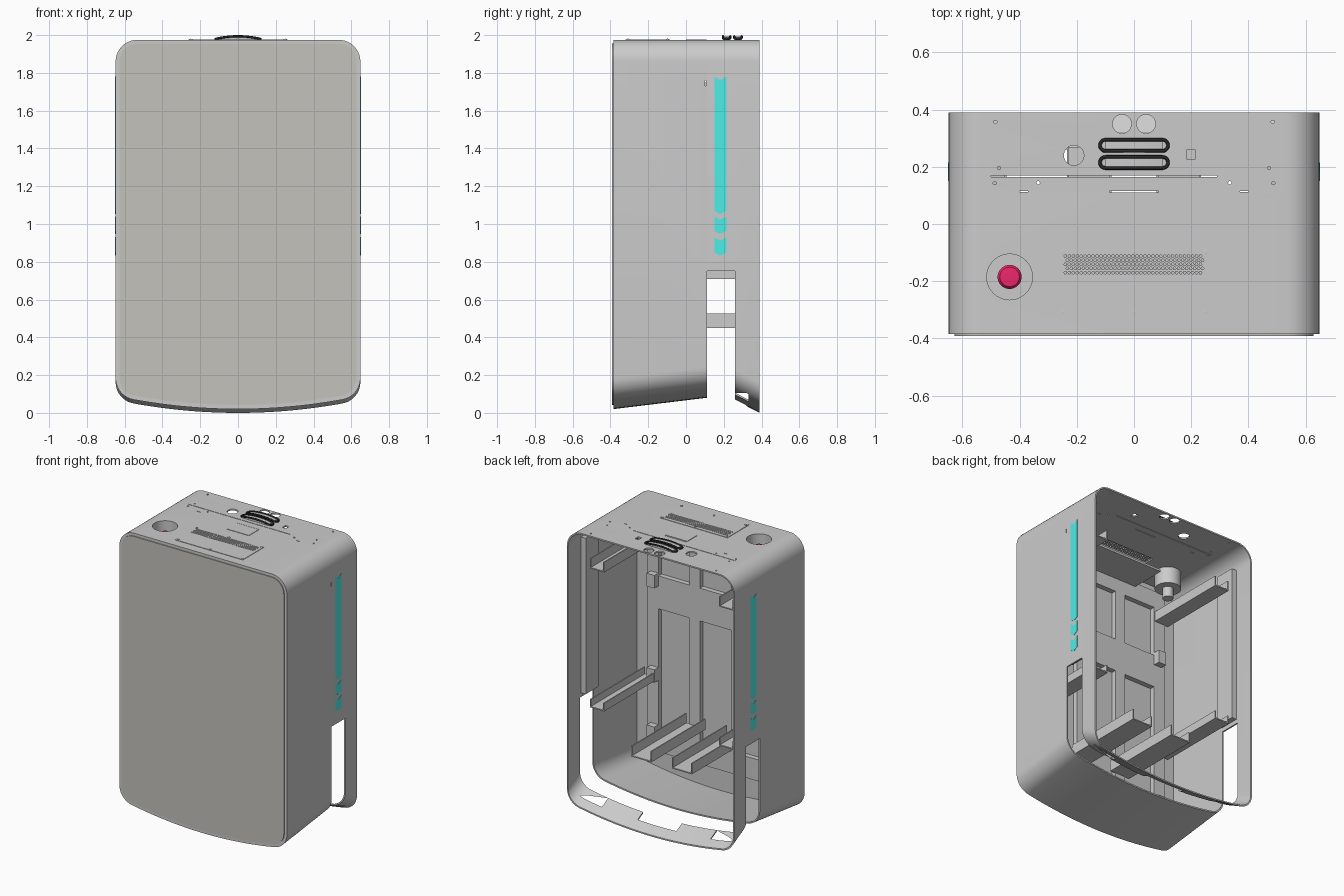
import bpy, bmesh, math
from mathutils import Vector

if "Cube" in bpy.data.objects:
    bpy.data.objects.remove(bpy.data.objects["Cube"])

TOP = 1.975


def material(name, rgb):
    m = bpy.data.materials.new(name)
    m.diffuse_color = (*rgb, 1)
    m.use_nodes = True
    m.node_tree.nodes["Principled BSDF"].inputs["Base Color"].default_value = m.diffuse_color
    return m


TEAL = material("teal_light", (0.08, 0.85, 0.8))
RED = material("red_plastic", (0.85, 0.02, 0.15))
BLACK = material("black_rubber", (0.02, 0.02, 0.02))
SCREEN = material("front_grey", (0.55, 0.54, 0.5))


def make(name, verts, faces, mat=None, smooth=False):
    me = bpy.data.meshes.new(name)
    me.from_pydata([tuple(v) for v in verts], [], faces)
    bm = bmesh.new()
    bm.from_mesh(me)
    bmesh.ops.remove_doubles(bm, verts=bm.verts, dist=1e-5)
    bmesh.ops.recalc_face_normals(bm, faces=bm.faces)
    bm.to_mesh(me)
    bm.free()
    ob = bpy.data.objects.new(name, me)
    bpy.context.collection.objects.link(ob)
    if mat:
        me.materials.append(mat)
    if smooth:
        smooth_shade(ob)
    return ob


def smooth_shade(ob):
    bpy.ops.object.select_all(action='DESELECT')
    ob.select_set(True)
    bpy.context.view_layer.objects.active = ob
    bpy.ops.object.shade_smooth_by_angle(angle=math.radians(30))


def prism(name, pts, a, b, axis='y', mat=None):
    """Extrude a 2D outline along one axis from a to b."""
    place = {'x': lambda p, t: (t, p[0], p[1]), 'y': lambda p, t: (p[0], t, p[1]),
             'z': lambda p, t: (p[0], p[1], t)}[axis]
    n = len(pts)
    verts = [place(p, t) for t in (a, b) for p in pts]
    faces = [list(range(n)), list(range(n, 2 * n))]
    faces += [(i, (i + 1) % n, n + (i + 1) % n, n + i) for i in range(n)]
    return make(name, verts, faces, mat)


def box(name, x0, x1, y0, y1, z0, z1, mat=None):
    return prism(name, [(x0, y0), (x1, y0), (x1, y1), (x0, y1)], z0, z1, 'z', mat)


def lathe(name, x, y, profile, mat=None, n=40):
    verts, faces, k = [], [], len(profile)
    for i in range(n):
        a = 2 * math.pi * i / n
        verts += [(x + r * math.cos(a), y + r * math.sin(a), z) for r, z in profile]
    for i in range(n):
        for j in range(k - 1):
            c, d = i * k + j, ((i + 1) % n) * k + j
            q = [c, d, d + 1, c + 1]
            if profile[j][0] == 0:
                q.remove(d)
            elif profile[j + 1][0] == 0:
                q.remove(d + 1)
            faces.append(q)
    return make(name, verts, faces, mat, smooth=True)


def rod(name, x, y, r, z0, z1, n=24):
    return prism(name, [(x + r * math.cos(2 * math.pi * i / n), y + r * math.sin(2 * math.pi * i / n))
                        for i in range(n)], z0, z1, 'z')


def cut(target, cutters):
    bpy.context.view_layer.objects.active = target
    for c in cutters:
        m = target.modifiers.new("cut", 'BOOLEAN')
        m.object, m.solver = c, 'EXACT'
        bpy.ops.object.modifier_apply(modifier=m.name)
        bpy.data.objects.remove(c)


def outline(z0, t=0.0, hw=0.648, r=0.115, sag=0.05):
    """Rounded rectangle in x-z with a bowed lower edge, inset by t."""
    hw, r, z0, zt = hw - t, r - t, z0 + t, TOP - t
    end = math.radians(80)
    xe, zc = hw - r + r * math.cos(end), z0 + sag + r * math.sin(end)
    right = [(xe * i / 10, z0 + sag * (i / 10) ** 2) for i in range(10)]
    right += [(hw - r + r * math.cos(a), zc + r * math.sin(a))
              for a in [-end + end * i / 10 for i in range(11)]]
    right += [(hw - r + r * math.cos(a), zt - r + r * math.sin(a))
              for a in [math.pi / 2 * i / 10 for i in range(11)]]
    return right + [(-x, z) for x, z in reversed(right[1:])]


# Wrap-around sheet shell, with its sloping underside
sections = [(-0.385, 0.02), (0.11, 0.08), (0.26, 0.067), (0.39, 0.0)]
verts, faces = [], []
for y, z0 in sections:
    verts += [(x, y, z) for t in (0, 0.01) for x, z in outline(z0, t)]
n = len(outline(0))
for k in range(len(sections)):
    for i in range(n):
        a, b = k * 2 * n + i, k * 2 * n + (i + 1) % n
        if k in (0, len(sections) - 1):
            faces.append((a, b, b + n, a + n))
        if k < len(sections) - 1:
            faces += [(a, b, b + 2 * n, a + 2 * n), (a + n, b + n, b + 3 * n, a + 3 * n)]
shell = make("outer_shell", verts, faces)

# Openings: cable slot, rear lip notches, top holes and fine slits
cuts = [box("slot_cut", -1, 1, 0.11, 0.26, -0.5, 0.75),
        box("lip_notch_mid", -0.15, 0.15, 0.25, 0.32, -0.2, 0.2),
        rod("button_cut", -0.435, -0.185, 0.08, 1.9, 2.1, 40),
        rod("port_cut", -0.21, 0.24, 0.035, 1.9, 2.1),
        box("square_cut", 0.185, 0.213, 0.225, 0.26, 1.9, 2.1),
        box("vent_cut", -0.245, 0.245, -0.178, -0.105, 1.9, 2.1),
        box("slit_long", -0.5, 0.29, 0.165, 0.169, 1.9, 2.1),
        box("slit_mid", -0.085, 0.085, 0.111, 0.115, 1.9, 2.1)]
for s in (-1, 1):
    cuts += [box("lip_notch", *sorted((s * 0.42, s * 0.6)), 0.25, 0.33, -0.2, 0.105),
             rod("port_cut", s * 0.042, 0.35, 0.033, 1.9, 2.1),
             box("slit_short", s * 0.385 - 0.015, s * 0.385 + 0.015, 0.112, 0.116, 1.9, 2.1),
             box("side_slit", s * 0.645 - 0.03, s * 0.645 + 0.03, 0.1, 0.105, 1.73, 1.76)]
    for x, y in ((0.485, 0.357), (0.472, 0.196), (0.487, 0.143), (0.335, 0.144)):
        cuts.append(rod("screw_cut", s * x, y, 0.006, 1.9, 2.1, 10))
cut(shell, cuts)
smooth_shade(shell)

# Front: frame sheet and the inset face panel
prism("front_frame", outline(0.022, 0.004), -0.385, -0.372)
prism("front_panel", outline(0.022, 0.02), -0.391, -0.385, mat=SCREEN)

# Inner chassis wall with three columns of openings
wall = box("chassis_wall", -0.53, 0.53, -0.372, -0.325, 0.2, 1.9)
cut(wall, [box("wall_cut", x - 0.12, x + 0.12, -0.36, -0.2, z0, z1)
           for x in (-0.32, 0, 0.32) for z0, z1 in ((0.35, 1.2), (1.43, 1.78))])


# Support channels running front to back, open upwards
def channel(name, xc, w, z0, z1, t=0.008):
    h = w / 2
    prism(name, [(xc - h, z1), (xc - h, z0), (xc + h, z0), (xc + h, z1),
                 (xc + h - t, z1), (xc + h - t, z0 + t), (xc - h + t, z0 + t), (xc - h + t, z1)],
          -0.33, 0.27)


for s in (-1, 1):
    channel("lower_channel", s * 0.157, 0.155, 0.45, 0.525)
    channel("side_channel", s * 0.5, 0.11, 0.708, 0.765)
    channel("upper_channel", s * 0.5, 0.11, 1.68, 1.75)

    # Light housing inside, chevron light strips outside
    box("light_housing", *sorted((s * 0.6, s * 0.64)), 0.11, 0.25, 0.78, 1.87)
    for z0, z1 in ((1.07, 1.78), (0.965, 1.04), (0.85, 0.93)):
        prism("light_strip", [(0.15, z1), (0.18, z1 - 0.018), (0.215, z1), (0.215, z0),
                              (0.18, z0 - 0.018), (0.15, z0)],
              s * 0.64, s * 0.65, 'x', TEAL)
    # Small latch brackets on the chassis wall
    for z in (0.3, 0.7, 1.36):
        box("latch_bracket", s * 0.47 - 0.03, s * 0.47 + 0.03, -0.325, -0.28, z, z + 0.09)

# Emergency button in its recessed cup
lathe("button_cup", -0.435, -0.185, [(0, 1.86), (0.08, 1.86), (0.08, TOP), (0.084, TOP),
                                     (0.084, 1.85), (0.035, 1.85), (0.035, 1.78), (0, 1.78)])
lathe("stop_button", -0.435, -0.185, [(0, 1.86), (0.02, 1.86), (0.02, 1.895), (0.042, 1.895),
                                      (0.042, 1.915), (0.034, 1.927), (0, 1.93)], RED)

# Perforated vent panel with rivets, and the tray below it
vent = box("vent_panel", -0.262, 0.262, -0.32, -0.085, TOP - 0.001, TOP + 0.003)
hv, hf = [], []
for row in range(5):
    for col in range(35):
        cx = -0.24 + col * 0.0139 + (row % 2) * 0.007
        b = len(hv)
        hv += [(cx + 0.005 * math.cos(i * math.pi / 3), -0.17 + row * 0.0145 + 0.005 * math.sin(i * math.pi / 3), z)
               for z in (1.96, 1.99) for i in range(6)]
        hf += [list(range(b, b + 6)), list(range(b + 6, b + 12))]
        hf += [(b + i, b + (i + 1) % 6, b + 6 + (i + 1) % 6, b + 6 + i) for i in range(6)]
cut(vent, [make("perforation_cut", hv, hf)])
for x in (-0.25, 0, 0.25):
    for y in (-0.098, -0.307):
        lathe("vent_rivet", x, y, [(0.009, TOP), (0.009, TOP + 0.005), (0, TOP + 0.006)], n=12)
box("vent_tray", -0.28, 0.28, -0.32, -0.07, 1.87, 1.885)
box("top_label_plate", -0.085, 0.085, 0, 0.108, TOP - 0.001, TOP + 0.003)


# Two arched carry handles: black stadium rim with a grey infill
def arch(x):
    return 1.98 + 0.014 * (1 - (x / 0.12) ** 2)


for yc in (0.275, 0.215):
    r, hx = 0.0195, 0.0995
    half = [(hx + r * math.cos(a), r * math.sin(a)) for a in
            [-math.pi / 2 + math.pi * i / 10 for i in range(11)]]
    half += [(hx - 2 * hx * i / 10, r) for i in range(1, 10)]
    loop = half + [(-x, -y) for x, y in half]
    cu = bpy.data.curves.new("handle_rim", 'CURVE')
    cu.dimensions, cu.bevel_depth, cu.bevel_resolution = '3D', 0.006, 2
    sp = cu.splines.new('POLY')
    sp.points.add(len(loop) - 1)
    for p, (x, y) in zip(sp.points, loop):
        p.co = (x, yc + y, arch(x), 1)
    sp.use_cyclic_u = True
    cu.materials.append(BLACK)
    bpy.context.collection.objects.link(bpy.data.objects.new("handle_rim", cu))
    xs = [-hx + 2 * hx * i / 12 for i in range(13)]
    prism("handle_infill", [(-hx, TOP), (hx, TOP)] + [(x, arch(x) - 0.001) for x in reversed(xs)],
          yc - r, yc + r)
